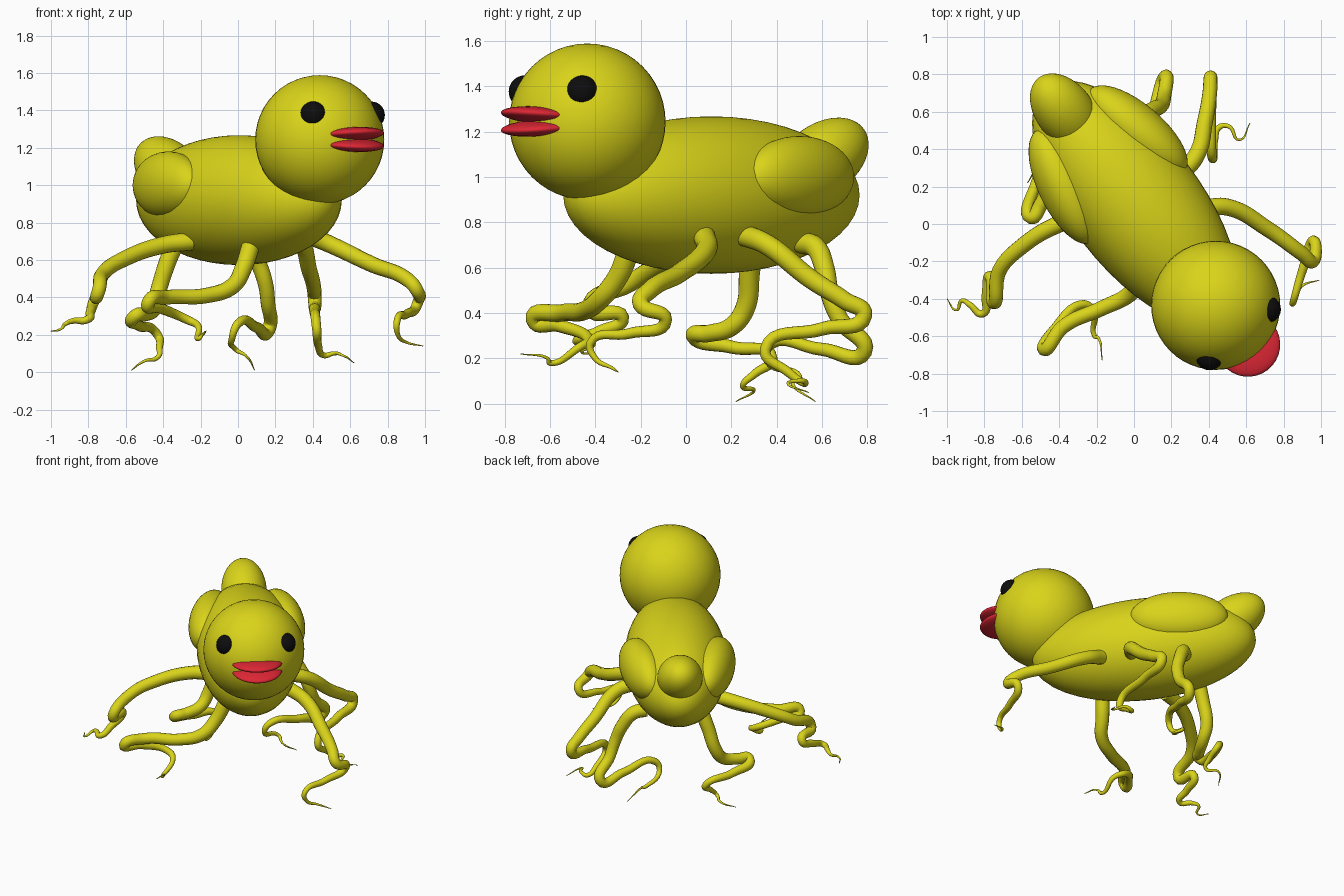
import bpy, math
from mathutils import Matrix, Vector

if "Cube" in bpy.data.objects:
    bpy.data.objects.remove(bpy.data.objects["Cube"])


def material(name, rgb):
    m = bpy.data.materials.new(name)
    m.diffuse_color = (*rgb, 1)
    m.use_nodes = True
    m.node_tree.nodes["Principled BSDF"].inputs["Base Color"].default_value = m.diffuse_color
    return m


YELLOW = material("yellow", (0.70, 0.66, 0.01))
RED = material("red", (0.72, 0.02, 0.035))
BLACK = material("black", (0.004, 0.004, 0.004))

# Heading of the animal in the ground plane
YAW = math.radians(-52.5)
FWD = Vector((math.cos(YAW), math.sin(YAW), 0))
LEFT = Vector((-FWD.y, FWD.x, 0))
BODY = Vector((0.005, 0.112, 0.92))
HEAD = Vector((0.437, -0.435, 1.243))


def ellipsoid(name, loc, semi, mat, yaw=YAW, pitch=0.0, seg=48, rings=24):
    """Smooth ellipsoid, turned to a heading and tipped nose-down by pitch."""
    bpy.ops.mesh.primitive_uv_sphere_add(segments=seg, ring_count=rings, radius=1)
    ob = bpy.context.object
    ob.name = name
    ob.matrix_world = (Matrix.Translation(loc) @ Matrix.Rotation(yaw, 4, 'Z')
                       @ Matrix.Rotation(pitch, 4, 'Y') @ Matrix.Diagonal((*semi, 1)))
    bpy.ops.object.transform_apply(location=False, rotation=False, scale=True)
    bpy.ops.object.shade_smooth()
    ob.data.materials.append(mat)
    return ob


# Body, head and tail
ellipsoid("body", BODY, (0.78, 0.35, 0.347), YELLOW)
ellipsoid("head", HEAD, (0.345, 0.345, 0.345), YELLOW)
ellipsoid("tail", Vector((-0.37, 0.60, 1.078)), (0.25, 0.155, 0.155), YELLOW,
          pitch=math.radians(30))

# Wings, drawn in towards the tail
for side, name in ((1, "left_wing"), (-1, "right_wing")):
    loc = BODY - FWD * 0.30 + LEFT * side * 0.245
    loc.z = 1.0
    ellipsoid(name, loc, (0.335, 0.14, 0.18), YELLOW, yaw=YAW + side * math.radians(12))

# Eyes
for name, direction in (("right_eye", (-0.11, -0.89, 0.43)),
                        ("left_eye", (0.90, -0.07, 0.43))):
    ellipsoid(name, HEAD + Vector(direction).normalized() * 0.307,
              (0.072, 0.072, 0.072), BLACK, seg=32, rings=16)

# Lips
for name, z, tilt in (("upper_lip", 1.272, -5), ("lower_lip", 1.217, 5)):
    ellipsoid(name, Vector((0.61, -0.645, z)), (0.172, 0.172, 0.037), RED,
              pitch=math.radians(tilt), seg=32, rings=16)


def leg(name, knee, *points):
    """Tube through the points: stout down to the knee, then thinning to a curl."""
    cu = bpy.data.curves.new(name, 'CURVE')
    cu.dimensions = '3D'
    cu.bevel_depth = 1.0
    cu.bevel_resolution = 6
    cu.resolution_u = 8
    cu.use_fill_caps = True
    sp = cu.splines.new('BEZIER')
    sp.bezier_points.add(len(points) - 1)
    last = len(points) - 1
    for i, (bp, co) in enumerate(zip(sp.bezier_points, points)):
        bp.co = co
        bp.handle_left_type = bp.handle_right_type = 'AUTO'
        if i <= knee:
            bp.radius = 0.049 - 0.013 * i / knee
        else:
            bp.radius = 0.032 * (1 - (i - knee) / (last - knee)) + 0.002
    ob = bpy.data.objects.new(name, cu)
    bpy.context.collection.objects.link(ob)
    bpy.ops.object.select_all(action='DESELECT')
    ob.select_set(True)
    bpy.context.view_layer.objects.active = ob
    bpy.ops.object.convert(target='MESH')
    ob = bpy.context.object
    ob.name = name
    bpy.ops.object.shade_smooth_by_angle(angle=math.radians(50))
    ob.data.materials.clear()
    ob.data.materials.append(YELLOW)


# Legs on the animal's right side
leg("right_front_leg", 5,
    (.07, -.25, .68), (.03, -.30, .56), (-.03, -.38, .46), (-.17, -.45, .41),
    (-.38, -.55, .40), (-.48, -.67, .37), (-.42, -.56, .345), (-.27, -.43, .28),
    (-.215, -.47, .25), (-.21, -.60, .18), (-.19, -.61, .20), (-.17, -.73, .22))
leg("right_middle_leg", 4,
    (-.25, .04, .70), (-.40, .0, .68), (-.60, -.12, .61), (-.72, -.25, .53),
    (-.75, -.42, .42), (-.77, -.28, .38), (-.79, -.38, .32), (-.81, -.48, .28),
    (-.88, -.43, .275), (-.92, -.41, .26), (-.95, -.46, .23), (-1.0, -.40, .22))
leg("right_rear_leg", 5,
    (-.34, .29, .68), (-.38, .28, .58), (-.43, .26, .42), (-.45, .20, .34),
    (-.50, .10, .31), (-.55, .035, .30), (-.53, .20, .25), (-.43, .38, .20),
    (-.42, .30, .13), (-.43, .25, .08), (-.50, .30, .06), (-.57, .22, .01))

# Legs on the animal's left side
leg("left_front_leg", 4,
    (.36, .08, .74), (.50, .09, .68), (.72, -.03, .575), (.90, -.16, .50),
    (.955, -.20, .44), (.96, -.09, .37), (.90, -.25, .31), (.85, -.42, .27),
    (.855, -.40, .20), (.90, -.33, .16), (.99, -.30, .14))
leg("left_middle_leg", 4,
    (.23, .25, .745), (.33, .36, .70), (.38, .55, .55), (.405, .70, .455),
    (.41, .785, .39), (.41, .60, .33), (.42, .35, .24), (.43, .45, .14),
    (.46, .52, .09), (.51, .52, .10), (.56, .45, .09), (.62, .54, .05))
leg("left_rear_leg", 5,
    (-.02, .51, .71), (.04, .57, .69), (.10, .61, .60), (.145, .635, .48),
    (.16, .68, .37), (.165, .785, .23), (.10, .60, .24), (.0, .37, .26),
    (-.03, .36, .19), (-.01, .50, .12), (.04, .47, .09), (.09, .57, .01))
